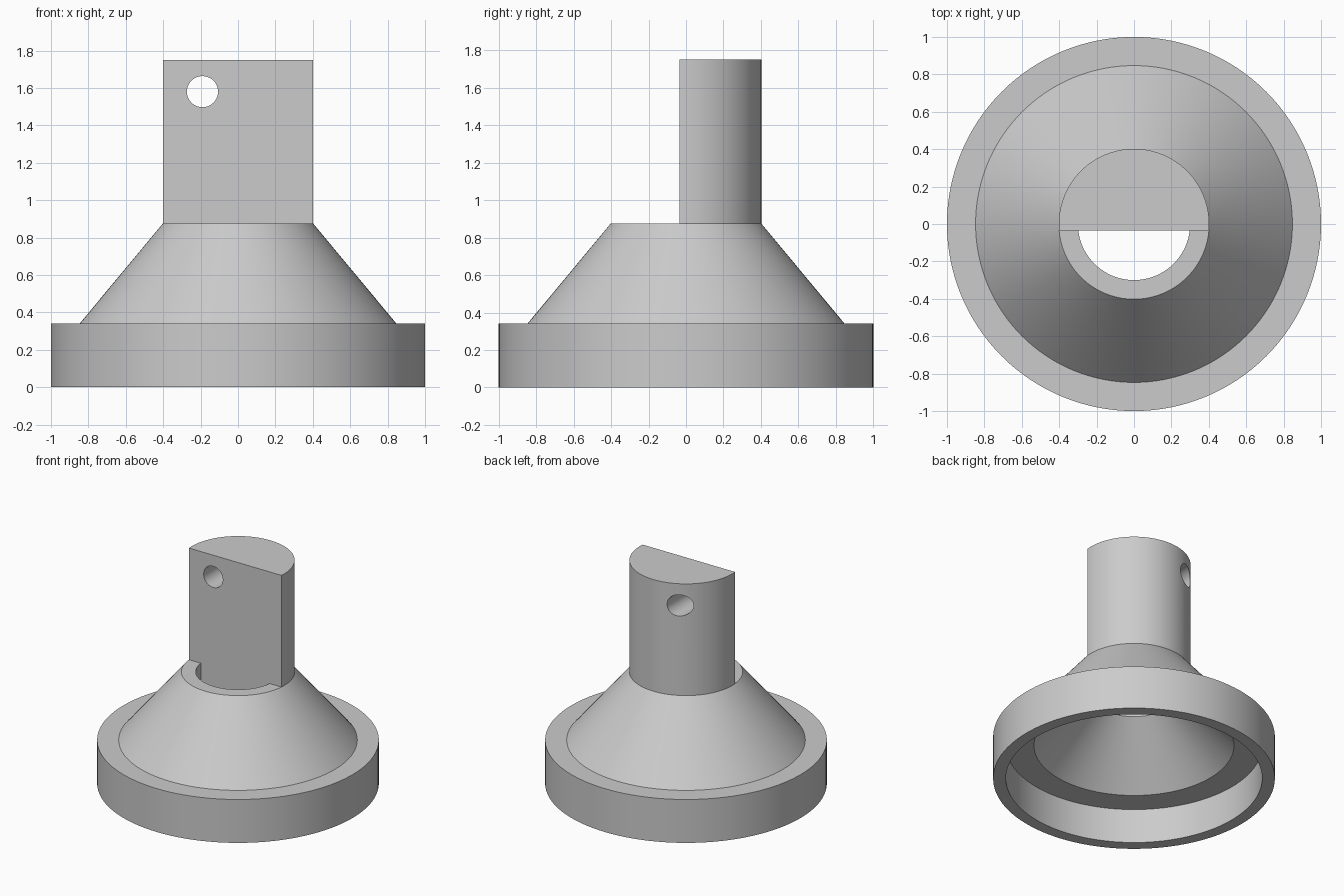
import bpy, bmesh, math
from mathutils import Matrix

if "Cube" in bpy.data.objects:
    bpy.data.objects.remove(bpy.data.objects["Cube"], do_unlink=True)

SIDES = 128
BASE_TOP, SHOULDER, POST_TOP = 0.34, 0.875, 1.75
POST_R, BORE_R, BORE_BOTTOM = 0.402, 0.30, 0.68
FLAT_Y = -0.035

grey = bpy.data.materials.new("plain grey")
grey.use_nodes = True
grey.diffuse_color = (0.6, 0.6, 0.6, 1)
grey.node_tree.nodes["Principled BSDF"].inputs["Base Color"].default_value = (0.6, 0.6, 0.6, 1)


def make_object(name, bm):
    bmesh.ops.recalc_face_normals(bm, faces=bm.faces)
    mesh = bpy.data.meshes.new(name)
    bm.to_mesh(mesh)
    bm.free()
    mesh.materials.append(grey)
    obj = bpy.data.objects.new(name, mesh)
    bpy.context.collection.objects.link(obj)
    return obj


def revolve(name, profile):
    """Spin a profile of (radius, height) points, starting and ending on the axis."""
    bm = bmesh.new()
    verts = [bm.verts.new((r, 0, z)) for r, z in profile]
    edges = [bm.edges.new(pair) for pair in zip(verts, verts[1:])]
    bmesh.ops.spin(bm, geom=verts + edges, cent=(0, 0, 0), axis=(0, 0, 1),
                   angle=math.tau, steps=SIDES, use_duplicate=False)
    bmesh.ops.remove_doubles(bm, verts=bm.verts, dist=0.0001)
    return make_object(name, bm)


def box_cutter(name, low, high):
    bm = bmesh.new()
    size = [h - l for l, h in zip(low, high)]
    middle = [(l + h) / 2 for l, h in zip(low, high)]
    bmesh.ops.create_cube(bm, size=1, matrix=Matrix.Translation(middle) @ Matrix.Diagonal((*size, 1)))
    return make_object(name, bm)


def cylinder_cutter(name, radius, depth, matrix):
    bm = bmesh.new()
    bmesh.ops.create_cone(bm, cap_ends=True, segments=SIDES, radius1=radius,
                          radius2=radius, depth=depth, matrix=matrix)
    return make_object(name, bm)


def cut(obj, cutter):
    cutter.hide_render = True
    mod = obj.modifiers.new("cut", 'BOOLEAN')
    mod.operation, mod.solver, mod.object = 'DIFFERENCE', 'EXACT', cutter
    bpy.context.view_layer.objects.active = obj
    bpy.ops.object.modifier_apply(modifier=mod.name)
    bpy.data.objects.remove(cutter, do_unlink=True)


# Hollow flanged base, cone and round post in one turned body
body = revolve("flanged_cone_with_post", [
    (0, BORE_BOTTOM), (BORE_R, BORE_BOTTOM), (0.71, 0.27), (0.91, 0.27), (0.91, 0),
    (1, 0), (1, BASE_TOP), (0.847, BASE_TOP),
    (POST_R, SHOULDER), (POST_R, POST_TOP), (0, POST_TOP)])

# Front half of the post removed down to the shoulder
cut(body, box_cutter("post_flat_cutter", (-1, -1, SHOULDER), (1, FLAT_Y, 2)))

# Half-round bore in front of the flat, open to the hollow below
bore = cylinder_cutter("bore_cutter", BORE_R, 0.5, Matrix.Translation((0, 0, 0.75)))
cut(bore, box_cutter("bore_back_cutter", (-1, FLAT_Y, 0), (1, 1, 2)))
cut(body, bore)

# Cross hole through the top of the post
cut(body, cylinder_cutter("cross_hole_cutter", 0.083, 2,
                          Matrix.Translation((-0.19, 0, 1.58)) @ Matrix.Rotation(math.pi / 2, 4, 'X')))

# Smooth round walls, crisp edges
bpy.ops.object.select_all(action='DESELECT')
body.select_set(True)
bpy.context.view_layer.objects.active = body
bpy.ops.object.shade_smooth_by_angle(angle=math.radians(25))
